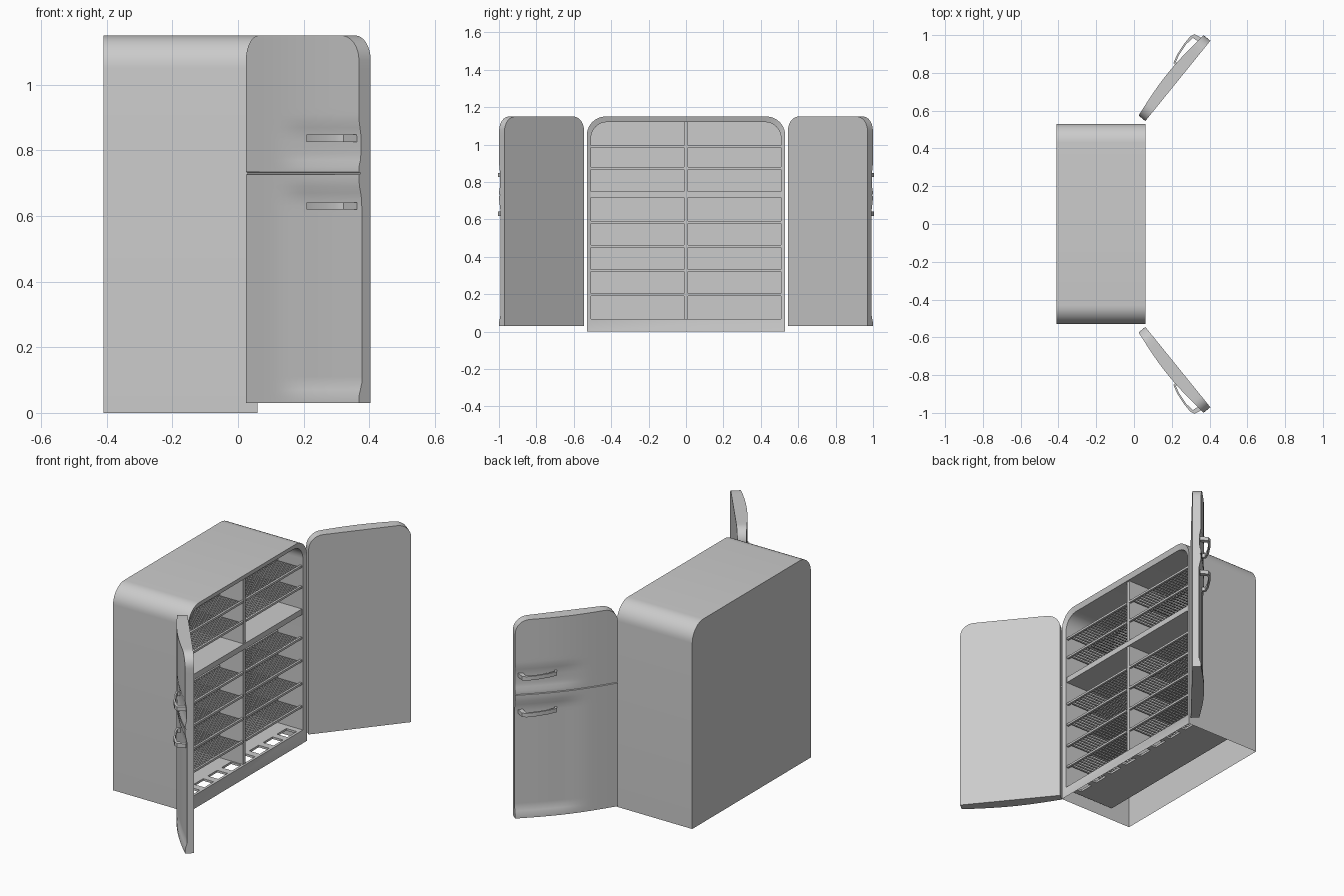
import bpy, bmesh, math
from mathutils import Vector

if "Cube" in bpy.data.objects:
    bpy.data.objects.remove(bpy.data.objects["Cube"])


def finish(name, bm, smooth=True):
    bmesh.ops.recalc_face_normals(bm, faces=bm.faces)
    me = bpy.data.meshes.new(name)
    bm.to_mesh(me)
    bm.free()
    ob = bpy.data.objects.new(name, me)
    bpy.context.collection.objects.link(ob)
    if smooth:
        bpy.ops.object.select_all(action='DESELECT')
        ob.select_set(True)
        bpy.context.view_layer.objects.active = ob
        bpy.ops.object.shade_smooth_by_angle(angle=math.radians(30))
    return ob


def add_box(bm, x0, x1, y0, y1, z0, z1):
    r = bmesh.ops.create_cube(bm, size=1)
    for v in r['verts']:
        v.co = Vector(((x0 + x1) / 2 + v.co.x * (x1 - x0),
                       (y0 + y1) / 2 + v.co.y * (y1 - y0),
                       (z0 + z1) / 2 + v.co.z * (z1 - z0)))


def arch(bm, x, half, z0, z1, r, n=10):
    """Loop with rounded top corners in the plane at x."""
    pts = [(half, z0)]
    for sx in (1, -1):
        arc = [(sx * (half - r + r * math.cos(a)), z1 - r + r * math.sin(a))
               for a in (math.pi / 2 * i / n for i in range(n + 1))]
        pts += arc if sx == 1 else arc[::-1]
    pts.append((-half, z0))
    return [bm.verts.new((x, y, z)) for y, z in pts]


def bridge(bm, a, b, closed=True):
    n = len(a)
    for i in range(n if closed else n - 1):
        j = (i + 1) % n
        bm.faces.new((a[i], a[j], b[j], b[i]))


# Cabinet shell with front rim, sloping sill and inner liner
BACK, LINER, FRONT = -0.41, -0.27, 0.06
bm = bmesh.new()
outer_back = arch(bm, BACK, 0.53, 0, 1.15, 0.1)
outer_front = arch(bm, FRONT, 0.53, 0, 1.15, 0.1)
inner_front = arch(bm, FRONT - 0.01, 0.508, 0.065, 1.12, 0.085)
inner_back = arch(bm, LINER, 0.508, 0.065, 1.12, 0.085)
bm.faces.new(outer_back)
bridge(bm, outer_back, outer_front, False)
bridge(bm, outer_front, inner_front)
bridge(bm, inner_front, inner_back, False)
bm.faces.new(inner_back)
finish("cabinet", bm)

# Slotted floor, middle shelf and centre divider
bm = bmesh.new()
add_box(bm, LINER, -0.03, -0.508, 0.508, 0.055, 0.067)
add_box(bm, 0.035, 0.05, -0.508, 0.508, 0.055, 0.067)
for i in range(9):
    y = -0.495 + i * 0.99 / 8
    add_box(bm, -0.03, 0.035, y - 0.02 if i else -0.508,
            y + 0.02 if i < 8 else 0.508, 0.055, 0.067)
finish("floor", bm, False)
bm = bmesh.new()
add_box(bm, LINER, 0.045, -0.508, 0.508, 0.718, 0.75)
finish("middle_shelf", bm, False)
bm = bmesh.new()
add_box(bm, LINER, 0.04, -0.011, 0.011, 0.067, 1.12)
finish("centre_divider", bm, False)

# Wire shelves on both sides of the divider
bm = bmesh.new()
for z in (0.99, 0.873, 0.585, 0.457, 0.327, 0.197):
    for s in (-1, 1):
        ya, yb = sorted((s * 0.011, s * 0.508))
        for x in (LINER + 0.006, -0.11, 0.038):
            add_box(bm, x - 0.006, x + 0.006, ya, yb, z - 0.006, z + 0.006)
        for i in range(1, 22):
            y = ya + (yb - ya) * i / 22
            add_box(bm, LINER, 0.036, y - 0.003, y + 0.003, z - 0.003, z + 0.004)
finish("wire_shelves", bm, False)

# Doors: local axes are u along the door, off outwards, z up
WIDTH, TOP, BOTTOM, R = 0.547, 1.15, 0.03, 0.075
ANGLE = math.radians(51)


def place(u, off, z, s):
    c, n = math.cos(ANGLE), math.sin(ANGLE)
    return Vector((0.06 + u * c - off * n, s * (0.545 + u * n + off * c), z))


def ease(a, b, t):
    t = max(0.0, min(1.0, (t - a) / (b - a)))
    return t * t * (3 - 2 * t)


def face_depth(u, z):
    """Bowed door front with shallow sculpted panels and a split groove."""
    bow = 0.046 + 0.021 * math.sin(math.pi * u / WIDTH)
    lower = ease(0.05, 0.09, z) * (1 - ease(0.64, 0.71, z))
    upper = ease(0.75, 0.78, z) * (1 - ease(0.84, 0.9, z))
    panel = ease(0.15, 0.32, u) * (lower + 0.7 * upper)
    groove = 0.006 if abs(z - 0.73) < 0.003 else 0
    return bow - 0.011 * panel - groove


arc = [math.pi / 2 * i / 8 for i in range(9)]
left = [(R * (1 - math.cos(a)), TOP - R + R * math.sin(a)) for a in arc]
middle = [(R + (WIDTH - 2 * R) * i / 14, TOP) for i in range(1, 14)]
columns = left + middle + [(WIDTH - u, z) for u, z in left[::-1]]
rows = sorted([BOTTOM + i * 0.02 for i in range(49)] + [0.726, 0.728, 0.732, 0.734])
rows = [z for z in rows if abs(z - 0.73) > 0.001]
SHOULDER = rows[-1]

for side, s in (("left", -1), ("right", 1)):
    bm = bmesh.new()
    front, back = [], []
    for u, top in columns:
        zs = rows + [SHOULDER + (top - SHOULDER) * k / 3 for k in (1, 2, 3)]
        front.append([bm.verts.new(place(u, face_depth(u, z), z, s)) for z in zs])
        back.append([bm.verts.new(place(u, 0, z, s)) for z in zs])
    nc, nr = len(columns), len(front[0])
    for grid in (front, back):
        for i in range(nc - 1):
            for j in range(nr - 1):
                bm.faces.new((grid[i][j], grid[i + 1][j],
                              grid[i + 1][j + 1], grid[i][j + 1]))
    ring = ([(i, 0) for i in range(nc)] + [(nc - 1, j) for j in range(1, nr)] +
            [(i, nr - 1) for i in range(nc - 2, -1, -1)] +
            [(0, j) for j in range(nr - 2, 0, -1)])
    bridge(bm, [front[i][j] for i, j in ring], [back[i][j] for i, j in ring])
    finish(side + "_door", bm)

    # Two bent bar handles with a foot near the free edge
    outline = [(0.325, 0.05), (0.333, 0.078), (0.38, 0.091), (0.45, 0.098), (0.5, 0.097),
               (0.522, 0.086), (0.53, 0.04), (0.505, 0.04), (0.5, 0.082),
               (0.45, 0.088), (0.38, 0.081), (0.345, 0.071), (0.34, 0.05)]
    for level, z in (("upper", 0.837), ("lower", 0.63)):
        bm = bmesh.new()
        lo, hi = [[bm.verts.new(place(u, o, z + dz, s)) for u, o in outline]
                  for dz in (-0.011, 0.011)]
        bm.faces.new(lo)
        bm.faces.new(hi)
        bridge(bm, lo, hi)
        finish(side + "_" + level + "_handle", bm)
